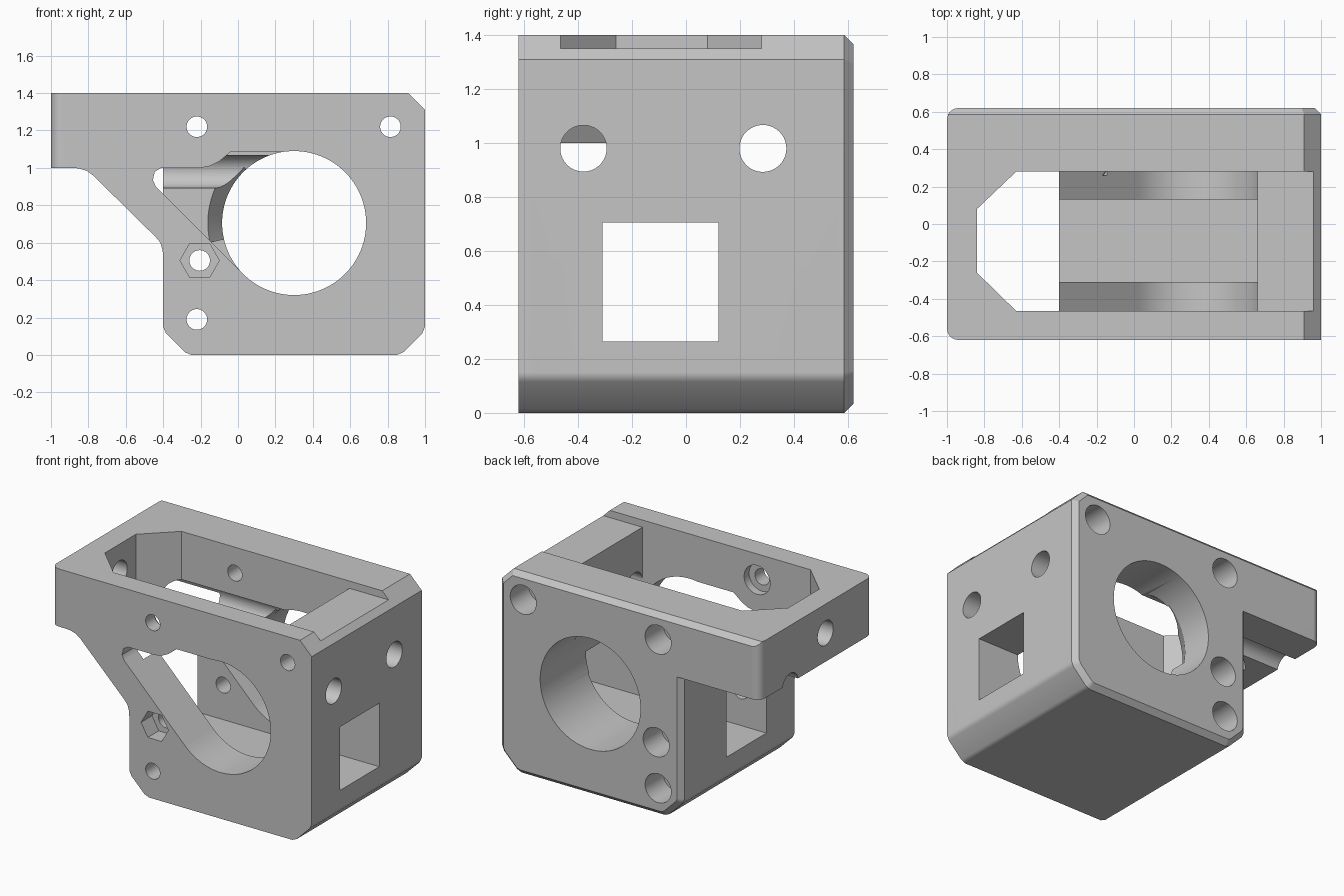
import bpy, bmesh, math
from mathutils import Vector

old = bpy.data.objects.get("Cube")
if old:
    bpy.data.objects.remove(old, do_unlink=True)

GREY = (0.56, 0.56, 0.56, 1)
mat = bpy.data.materials.new("plain grey")
mat.use_nodes = True
mat.diffuse_color = GREY
mat.node_tree.nodes["Principled BSDF"].inputs["Base Color"].default_value = GREY

AXES = {"x": (1, 2, 0), "y": (0, 2, 1), "z": (0, 1, 2)}


def loft(name, axis, sections):
    """Solid through a row of (outline, depth) sections along the axis."""
    u, v, w = AXES[axis]
    bm = bmesh.new()
    rings = []
    for outline, depth in sections:
        ring = []
        for p in outline:
            co = Vector((0, 0, 0))
            co[u], co[v], co[w] = p[0], p[1], depth
            ring.append(bm.verts.new(co))
        rings.append(ring)
    bm.faces.new(rings[0])
    bm.faces.new(rings[-1])
    for r, s in zip(rings, rings[1:]):
        for i in range(len(r)):
            j = (i + 1) % len(r)
            bm.faces.new((r[i], r[j], s[j], s[i]))
    bmesh.ops.recalc_face_normals(bm, faces=bm.faces)
    mesh = bpy.data.meshes.new(name)
    bm.to_mesh(mesh)
    bm.free()
    ob = bpy.data.objects.new(name, mesh)
    bpy.context.collection.objects.link(ob)
    return ob


def arc(cu, cv, r, start=0, end=360, n=40):
    angles = [math.radians(start + (end - start) * i / n) for i in range(n)]
    return [(cu + r * math.cos(a), cv + r * math.sin(a)) for a in angles]


def rect(u0, u1, v0, v1):
    return [(u0, v0), (u1, v0), (u1, v1), (u0, v1)]


def inset(pts, d):
    """Move every side of a clockwise outline inwards by d."""
    out = []
    for i, p in enumerate(pts):
        a, b, c = Vector(pts[i - 1]), Vector(p), Vector(pts[(i + 1) % len(pts)])
        e, f = (b - a).normalized(), (c - b).normalized()
        n, m = Vector((e.y, -e.x)), Vector((f.y, -f.x))
        out.append(b + (n + m) * d / (1 + n.dot(m)))
    return out


# Main block with overhanging arm, rounded arm end and chamfered back rim
OUTLINE = [(-1, 1.4), (0.91, 1.4), (1, 1.31), (1, 0.15), (0.985, 0.115), (0.885, 0.015),
           (0.85, 0), (-0.25, 0), (-0.285, 0.015), (-0.385, 0.115), (-0.4, 0.15),
           (-0.4, 1), (-1, 1)]
ROUND, CHAMFER = 0.06, 0.034


def block_section(angle, side):
    a = math.radians(angle)
    depth = 0.62 - ROUND * (1 - math.cos(a))
    left = -1 + ROUND * (1 - math.sin(a))
    d = max(0, depth - 0.62 + CHAMFER) if side > 0 else 0
    pts = [tuple(p) for p in inset(OUTLINE, d)]
    pts[0] = (left, pts[0][1])
    pts[-2:] = [(pts[-2][0], 1), (left, 1)]
    return pts, side * depth


body = loft("extruder_body", "y",
            [block_section(a, -1) for a in (0, 22, 45, 67, 90)]
            + [block_section(a, 1) for a in (90, 64.3, 43, 22, 0)])
body.data.materials.append(mat)


def combine(tool, operation="DIFFERENCE"):
    mod = body.modifiers.new(tool.name, "BOOLEAN")
    mod.operation = operation
    mod.solver = "EXACT"
    mod.object = tool
    bpy.context.view_layer.objects.active = body
    bpy.ops.object.modifier_apply(modifier=mod.name)
    bpy.data.objects.remove(tool, do_unlink=True)


def cut(axis, pts, a, b, pts_b=None):
    combine(loft("cutter", axis, [(pts, a), (pts_b or pts, b)]))


# Diagonal gusset under the front of the arm
GUSSET = [(-0.88, 1.05), (-0.88, 1), (-0.85, 0.997), (-0.81, 0.985), (-0.775, 0.96),
          (-0.44, 0.63), (-0.415, 0.6), (-0.403, 0.56), (-0.4, 0.52), (-0.3, 0.5),
          (-0.3, 1.05)]
combine(loft("gusset", "y", [(GUSSET, -0.62), (GUSSET, -0.465)]), "UNION")

# Cross holes through the side walls
cut("x", arc(0.285, 0.98, 0.087), -1.2, 1.2)
cut("x", arc(-0.38, 0.98, 0.086), -0.42, 1.2)
cut("x", arc(-0.1, 1.2, 0.085), -1.2, -0.7)

# Top pocket, its shallow extension and the sloping chamber below
cut("z", [(-0.84, 0.08), (-0.63, 0.28), (0.66, 0.28), (0.66, -0.465),
          (-0.63, -0.465), (-0.84, -0.26)], 0.95, 1.5)
cut("z", rect(0.6, 1.1, -0.465, 0.28), 1.35, 1.5)
cut("y", [(-0.55, 1.1), (-0.55, 1.01), (0.03, 0.43), (0.3, 0.7), (0.66, 0.7), (0.66, 1.1)],
    -0.465, 0.28)

# Central channel and square window in the right wall
cut("y", rect(-0.6, 0.66, 0.265, 1.2), -0.31, 0.13)
cut("x", rect(-0.31, 0.12, 0.265, 0.705), 0.5, 1.2)

# Large bore, with a tapered relief on its left inside the back wall
cut("y", arc(0.3, 0.705, 0.385, n=96), -0.8, 0.8)
cut("y", [(0.3, 0.705)] + arc(0.3, 0.705, 0.475, 132, 196, 20), 0.26, 0.4,
    [(0.3, 0.705)] + arc(0.3, 0.705, 0.38, 132, 196, 20))

# Slanted opening in the front wall
cut("y", [(-0.41, 1), (-0.2, 1), (-0.15, 1.01), (-0.1, 1.035), (-0.04, 1.085), (0.3, 1.085),
          (0.3, 0.7), (0.03, 0.43), (-0.44, 0.9), (-0.455, 0.935), (-0.445, 0.98)],
    -0.8, -0.4)

# Screw holes with wide recesses at the back, and a nut trap in front
for x, z in ((-0.22, 1.22), (0.815, 1.22), (-0.22, 0.19), (-0.205, 0.505)):
    cut("y", arc(x, z, 0.055), -0.8, 0.8)
    cut("y", arc(x, z, 0.1), 0.42, 0.8)
cut("y", arc(-0.205, 0.505, 0.105, n=6), -0.8, -0.5)
cut("y", arc(-0.22, 1.22, 0.1), -0.52, -0.4)

# Smooth the round walls, keep crisp corners and flat faces
bpy.ops.object.select_all(action="DESELECT")
body.select_set(True)
bpy.context.view_layer.objects.active = body
bpy.ops.object.shade_smooth_by_angle(angle=math.radians(30))
weighted = body.modifiers.new("flat faces", "WEIGHTED_NORMAL")
weighted.keep_sharp = True
